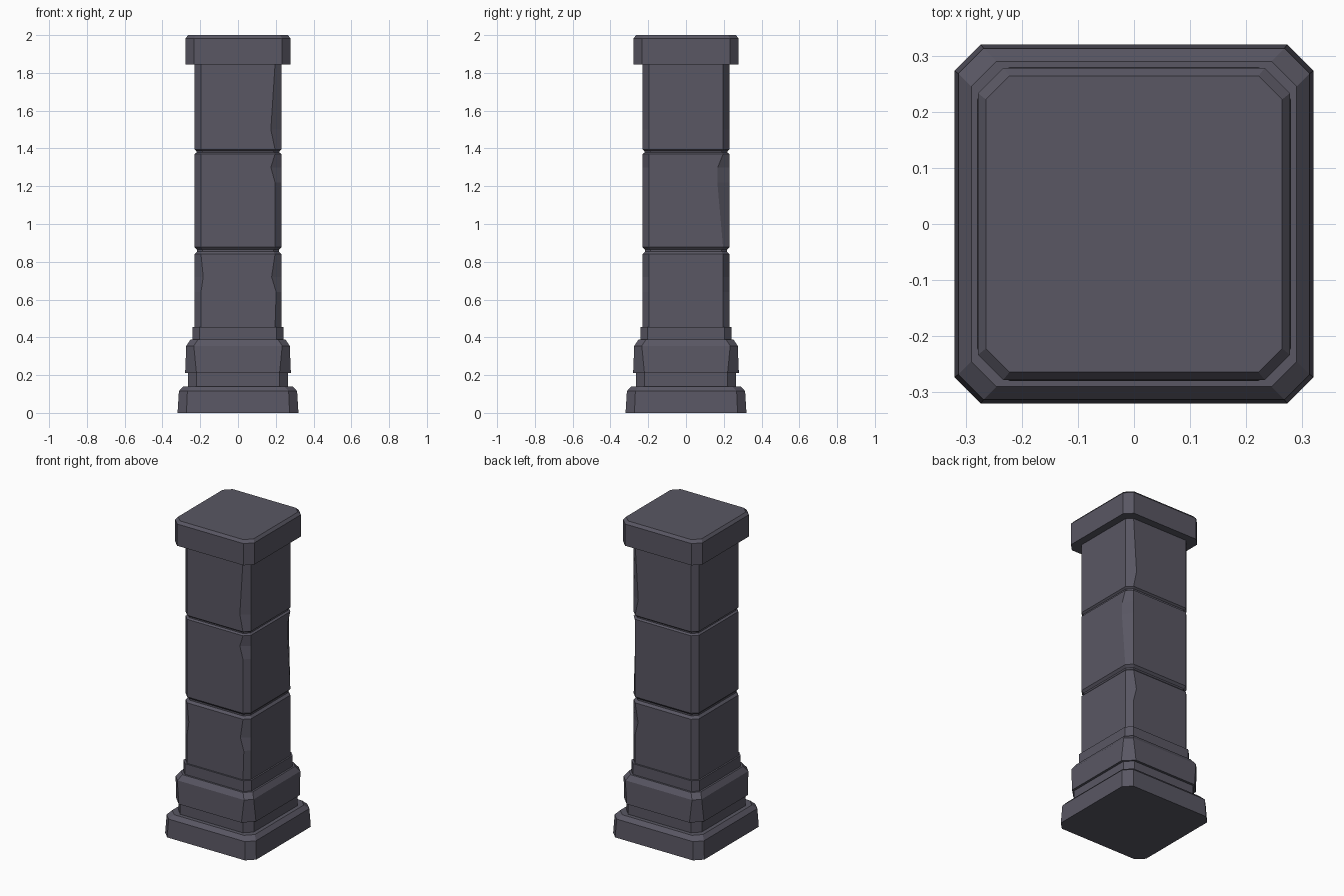
import bpy, bmesh

if "Cube" in bpy.data.objects:
    bpy.data.objects.remove(bpy.data.objects["Cube"])

stone = bpy.data.materials.new("dark_stone")
stone.diffuse_color = (0.10, 0.095, 0.125, 1)
stone.use_nodes = True
stone.node_tree.nodes["Principled BSDF"].inputs["Base Color"].default_value = stone.diffuse_color

CORNERS = [(1, -1), (1, 1), (-1, 1), (-1, -1)]


def ring_points(z, half, cut, chips):
    """Chamfered square; chips maps (corner, axis) to a wider chamfer."""
    pts = []
    for i, (sx, sy) in enumerate(CORNERS):
        cx = chips.get((i, "x"), cut)
        cy = chips.get((i, "y"), cut)
        on_y_face = (sx * (half - cx), sy * half, z)
        on_x_face = (sx * half, sy * (half - cy), z)
        pts += [on_y_face, on_x_face] if i % 2 == 0 else [on_x_face, on_y_face]
    return pts


def loft(name, rings):
    """Stack of chamfered squares: (z, half width, chamfer, optional chips)."""
    bm = bmesh.new()
    loops = []
    for z, half, cut, *chips in rings:
        pts = ring_points(z, half, cut, chips[0] if chips else {})
        loops.append([bm.verts.new(p) for p in pts])
    for a, b in zip(loops, loops[1:]):
        for i in range(8):
            j = (i + 1) % 8
            bm.faces.new((a[i], a[j], b[j], b[i]))
    bm.faces.new(loops[0][::-1])
    bm.faces.new(loops[-1])
    bmesh.ops.recalc_face_normals(bm, faces=bm.faces)
    mesh = bpy.data.meshes.new(name)
    bm.to_mesh(mesh)
    bm.free()
    mesh.materials.append(stone)
    obj = bpy.data.objects.new(name, mesh)
    bpy.context.collection.objects.link(obj)


# Stepped base
loft("plinth", [(0, 0.32, 0.047), (0.115, 0.313, 0.045), (0.14, 0.29, 0.045)])
loft("lower_neck", [(0.14, 0.265, 0.045), (0.21, 0.265, 0.045)])
loft("base_block", [(0.21, 0.28, 0.06), (0.355, 0.274, 0.04), (0.388, 0.252, 0.04)])
loft("upper_neck", [(0.388, 0.24, 0.035), (0.456, 0.24, 0.035)])

# Shaft: three blocks split by grooves, with chipped corners
W, C = 0.23, 0.034
shaft = [
    (0.456, W, C),
    (0.64, W, C, {(0, "x"): 0.028, (3, "x"): 0.034}),
    (0.72, W, C, {(0, "x"): 0.052, (3, "x"): 0.046, (1, "x"): 0.055}),
    (0.84, W, C),
]
middle = [
    (0.878, W, C),
    (1.22, W, C, {(1, "y"): 0.064}),
    (1.30, W, C, {(0, "x"): 0.056, (1, "y"): 0.062}),
    (1.37, W, C),
]
upper = [
    (1.395, W, C),
    (1.50, W, C, {(0, "x"): 0.056, (1, "x"): 0.056}),
    (1.845, W, C),
]
groove_1 = [(0.854, 0.217, 0.03), (0.864, 0.217, 0.03)]
groove_2 = [(1.378, 0.219, 0.03), (1.386, 0.219, 0.03)]
loft("shaft", shaft + groove_1 + middle + groove_2 + upper)

# Cap slab
loft("cap", [(1.845, 0.278, 0.045), (1.983, 0.278, 0.045), (2.0, 0.264, 0.042)])
